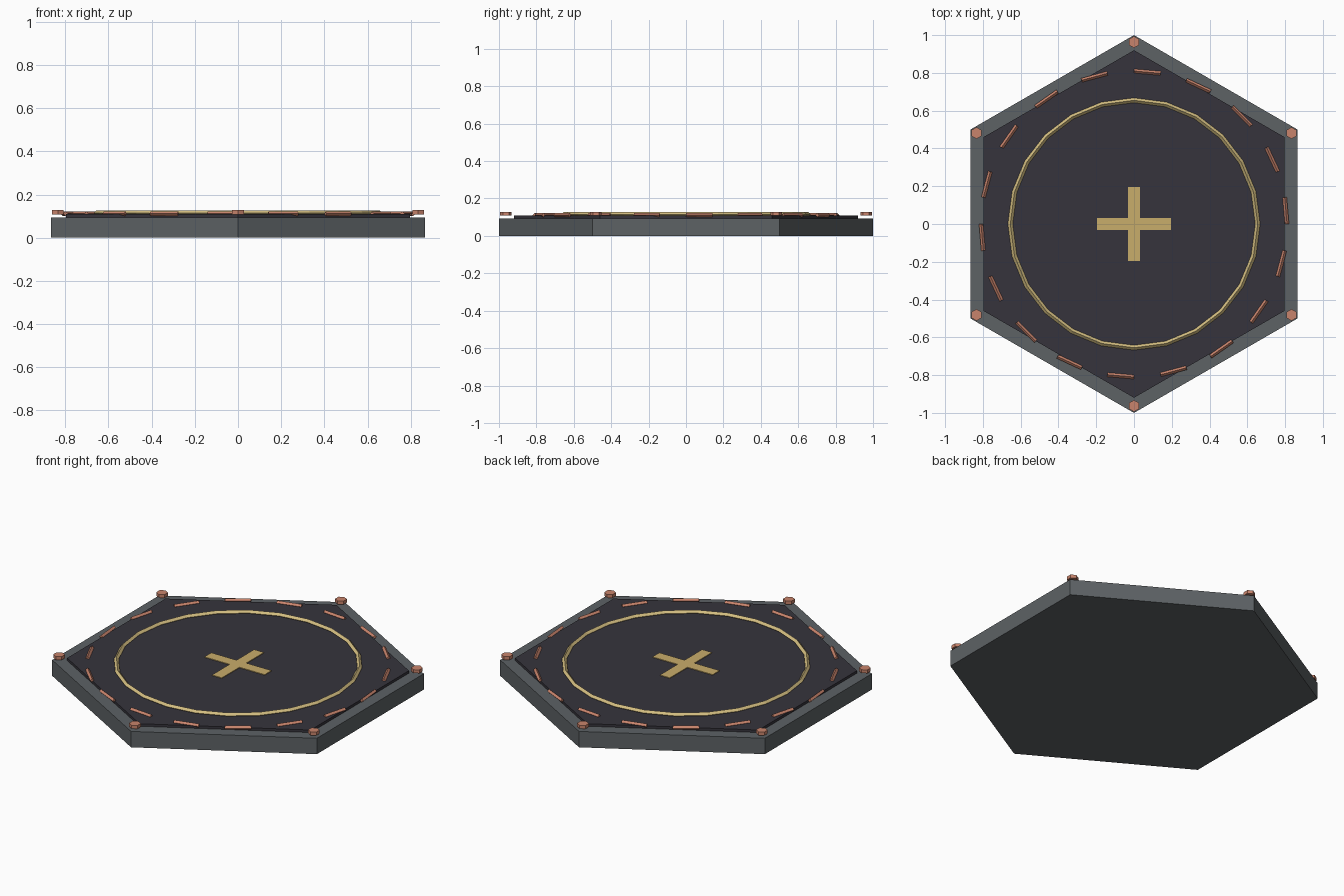
import bpy, bmesh
from math import pi, sin, cos, radians
from mathutils import Matrix

if "Cube" in bpy.data.objects:
    bpy.data.objects.remove(bpy.data.objects["Cube"])


def material(name, hex_code):
    srgb = [int(hex_code[i:i + 2], 16) / 255 for i in (0, 2, 4)]
    col = [((c + 0.055) / 1.055) ** 2.4 for c in srgb] + [1]
    m = bpy.data.materials.new(name)
    m.use_nodes = True
    m.diffuse_color = col
    m.node_tree.nodes["Principled BSDF"].inputs["Base Color"].default_value = col
    return m


stone = material("grey metal", "5d6265")
dark = material("dark deck", "36343c")
gold = material("gold paint", "c9ad6b")
pale_gold = material("pale gold trim", "d3bd80")
copper = material("copper light", "c9846c")


def finish(name, bm, mat):
    bmesh.ops.recalc_face_normals(bm, faces=bm.faces)
    mesh = bpy.data.meshes.new(name)
    bm.to_mesh(mesh)
    bm.free()
    mesh.materials.append(mat)
    ob = bpy.data.objects.new(name, mesh)
    bpy.context.collection.objects.link(ob)
    return ob


def hex_prism(name, radius, z0, z1, mat, x=0, y=0):
    """Six-sided prism with corners toward +y and -y."""
    bm = bmesh.new()
    ring = [bm.verts.new((x + radius * sin(k * pi / 3), y + radius * cos(k * pi / 3), z0))
            for k in range(6)]
    base = bm.faces.new(ring)
    top = bmesh.ops.extrude_face_region(bm, geom=[base], use_keep_orig=True)["geom"]
    bmesh.ops.translate(bm, vec=(0, 0, z1 - z0),
                        verts=[v for v in top if isinstance(v, bmesh.types.BMVert)])
    return finish(name, bm, mat)


def tube_arc(name, radius, tube, z, start, step, count, mat):
    """Diamond-section tube along an arc; a full turn closes on itself."""
    bm = bmesh.new()
    closed = abs(step * count - 360) < 0.01
    rows = []
    for i in range(count if closed else count + 1):
        a = radians(start + i * step)
        row = []
        for k in range(4):
            r = radius + tube * cos(k * pi / 2)
            row.append(bm.verts.new((r * cos(a), r * sin(a), z + tube * sin(k * pi / 2))))
        rows.append(row)
    for i in range(count):
        p, q = rows[i], rows[(i + 1) % len(rows)]
        for k in range(4):
            n = (k + 1) % 4
            bm.faces.new((p[k], p[n], q[n], q[k]))
    if not closed:
        bm.faces.new(rows[0])
        bm.faces.new(rows[-1])
    return finish(name, bm, mat)


# Hexagonal slab and raised deck
hex_prism("base_slab", 1.0, 0, 0.094, stone)
hex_prism("deck", 0.92, 0.094, 0.109, dark)

# Landing circle
tube_arc("landing_ring", 0.655, 0.013, 0.114, 0, 15, 24, pale_gold)

# Dashed circle of edge lights
for i in range(18):
    tube_arc(f"edge_light_{i + 1}", 0.81, 0.011, 0.111, i * 20, 10, 1, copper)

# Centre cross as one flat outline
bm = bmesh.new()
L, W = 0.197, 0.032
corner = [(L, -W), (L, W), (W, W)]
outline = []
for k in range(4):
    turn = Matrix.Rotation(k * pi / 2, 2)
    for x, y in corner:
        p = turn @ Matrix.Translation((x, y, 0)).translation.to_2d()
        outline.append(bm.verts.new((p.x, p.y, 0.109)))
face = bm.faces.new(outline)
top = bmesh.ops.extrude_face_region(bm, geom=[face], use_keep_orig=True)["geom"]
bmesh.ops.translate(bm, vec=(0, 0, 0.004),
                    verts=[v for v in top if isinstance(v, bmesh.types.BMVert)])
finish("centre_cross", bm, gold)

# Corner beacons hovering just above the rim
for k in range(6):
    a = k * pi / 3
    hex_prism(f"corner_beacon_{k + 1}", 0.031, 0.108, 0.128, copper,
              0.963 * sin(a), 0.963 * cos(a))
